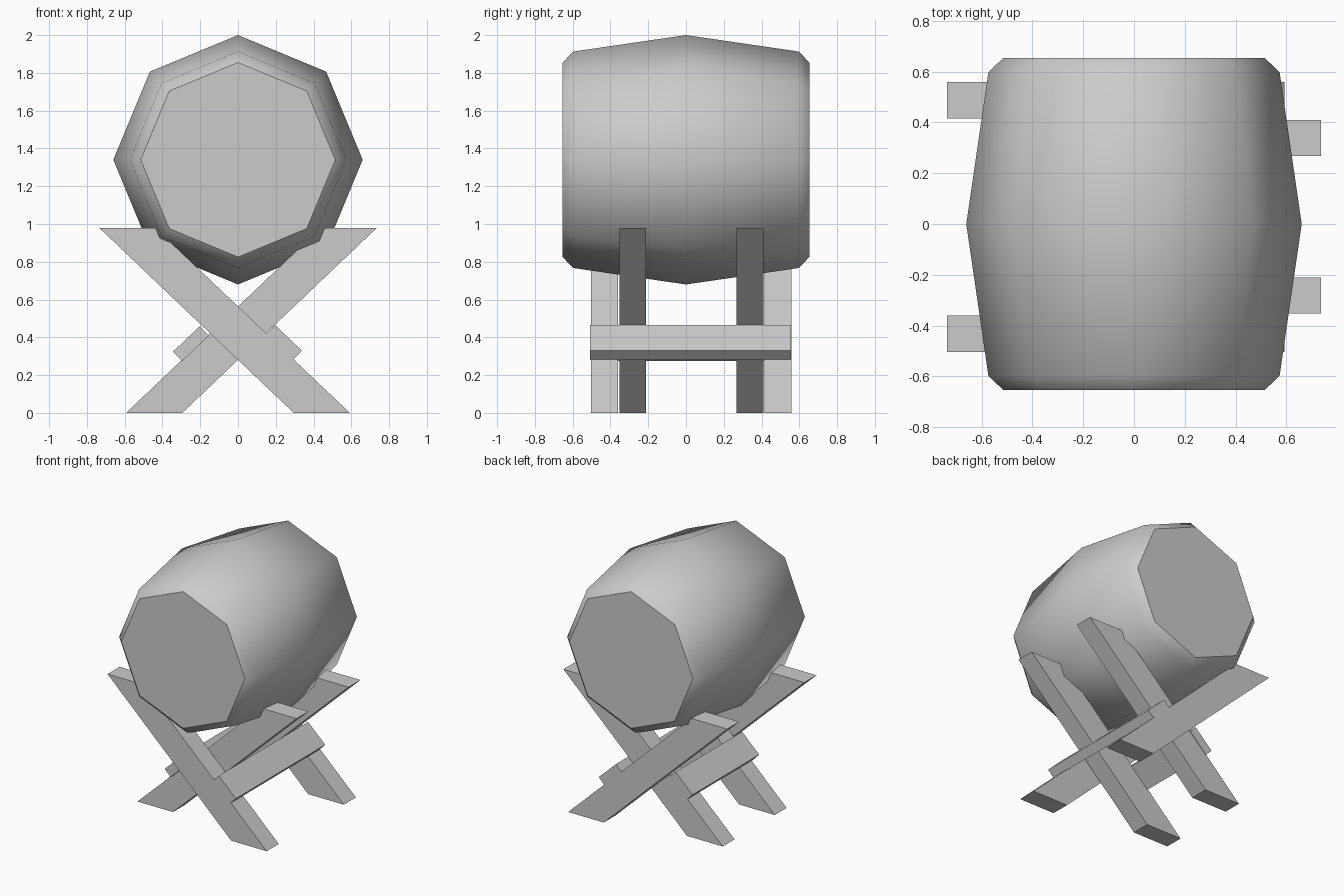
import bpy, bmesh, math

if "Cube" in bpy.data.objects:
    bpy.data.objects.remove(bpy.data.objects["Cube"])


def finish(bm, name):
    bmesh.ops.recalc_face_normals(bm, faces=bm.faces[:])
    mesh = bpy.data.meshes.new(name)
    bm.to_mesh(mesh)
    bm.free()
    obj = bpy.data.objects.new(name, mesh)
    bpy.context.collection.objects.link(obj)
    return obj


def extrude_y(name, profile, y0, y1, side=1):
    """Extrude an x-z profile from y0 to y1; side=-1 mirrors it across x."""
    bm = bmesh.new()
    a = [bm.verts.new((side * x, y0, z)) for x, z in profile]
    b = [bm.verts.new((side * x, y1, z)) for x, z in profile]
    bm.faces.new(a)
    bm.faces.new(b[::-1])
    n = len(a)
    for i in range(n):
        j = (i + 1) % n
        bm.faces.new((a[i], a[j], b[j], b[i]))
    return finish(bm, name)


# Barrel: eight-sided rings along y, smooth round the side, flat ends
def barrel(center_z, rings, sides=8):
    bm = bmesh.new()
    loops = []
    for y, r in rings:
        loops.append([bm.verts.new((r * math.sin(math.tau * i / sides), y,
                                    center_z + r * math.cos(math.tau * i / sides)))
                      for i in range(sides)])
    for a, b in zip(loops, loops[1:]):
        for i in range(sides):
            j = (i + 1) % sides
            bm.faces.new((a[i], a[j], b[j], b[i])).smooth = True
    for loop in (loops[0], loops[-1]):
        cap = bm.faces.new(loop)
        for e in cap.edges:
            e.smooth = False
    return finish(bm, "barrel")


barrel(1.34, [(-0.653, 0.515), (-0.597, 0.573), (0, 0.66), (0.597, 0.573), (0.653, 0.515)])

# Crossed legs: slanted planks with level ends, two pairs
leg = [(0.295, 0), (0.592, 0), (-0.438, 0.98), (-0.735, 0.98)]
for name, shift in (("front", 0), ("back", 0.918)):
    extrude_y(name + "_outer_leg", leg, -0.503 + shift, -0.36 + shift)
for name, shift in (("front", 0), ("back", 0.62)):
    extrude_y(name + "_inner_leg", leg, -0.352 + shift, -0.211 + shift, -1)

# Cross bars resting on the legs, tying each pair together
bar = [(0.29, 0.28), (0.338, 0.33), (0.196, 0.465), (0.148, 0.415)]
extrude_y("right_cross_bar", bar, -0.508, 0.555)
extrude_y("left_cross_bar", [(x + 0.006, z - 0.006) for x, z in bar], -0.38, 0.413, -1)
